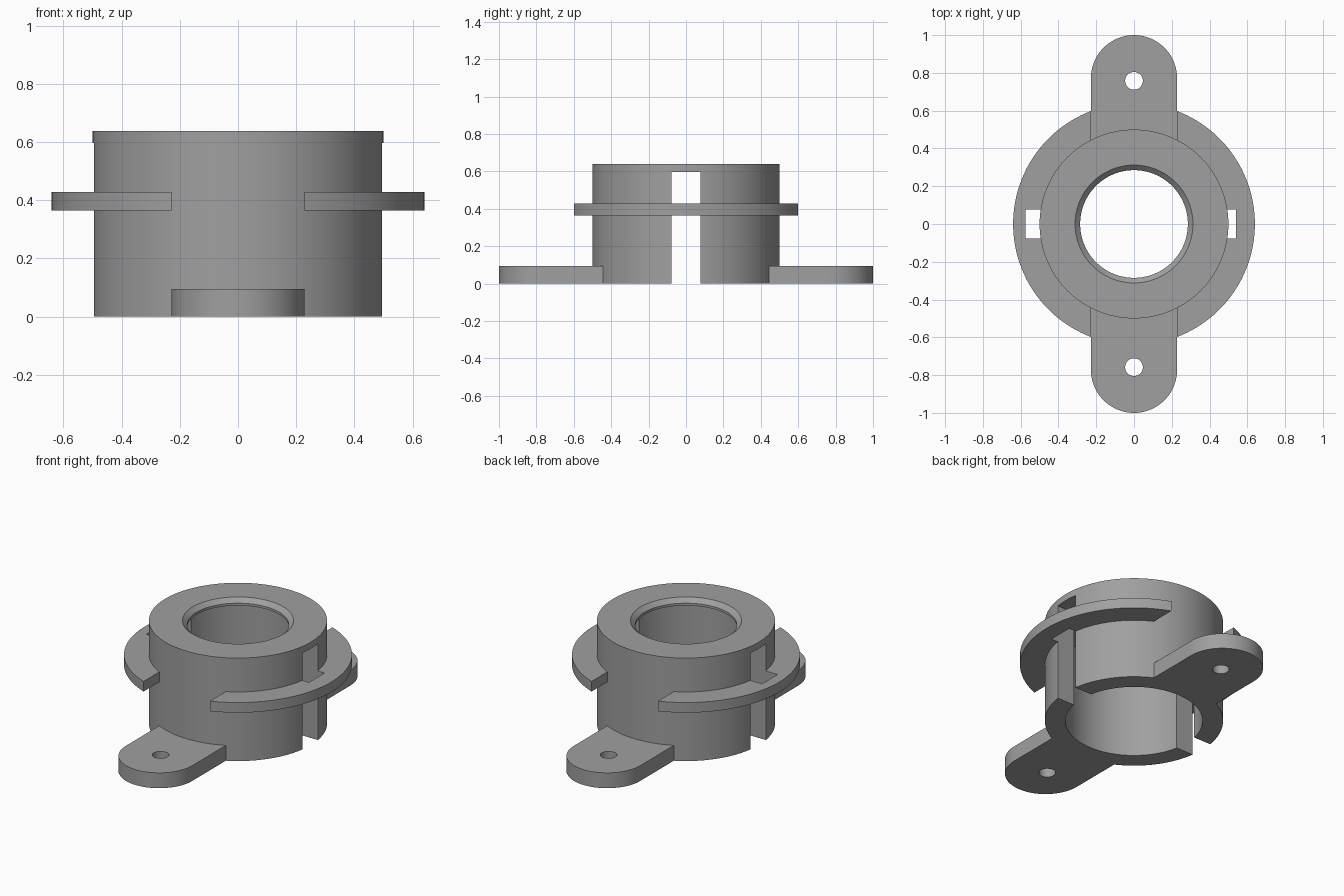
import bpy, bmesh, math
from math import pi, sin, cos, acos, asin

if "Cube" in bpy.data.objects:
    bpy.data.objects.remove(bpy.data.objects["Cube"])

grey = bpy.data.materials.new("grey plastic")
grey.diffuse_color = (0.35, 0.35, 0.35, 1)
grey.use_nodes = True
grey.node_tree.nodes["Principled BSDF"].inputs["Base Color"].default_value = grey.diffuse_color

SLOT = 0.0765     # half width of the side slots
HALF = 0.228      # half width of the tabs and of the flange gaps
R = 0.5           # body radius


def make(name, bm):
    bmesh.ops.recalc_face_normals(bm, faces=bm.faces)
    me = bpy.data.meshes.new(name)
    bm.to_mesh(me)
    bm.free()
    me.materials.append(grey)
    ob = bpy.data.objects.new(name, me)
    bpy.context.collection.objects.link(ob)
    return ob


def lathe(name, profile, n=128):
    """Closed (radius, z) profile turned about z."""
    bm = bmesh.new()
    rings = [[bm.verts.new((r * cos(2 * pi * i / n), r * sin(2 * pi * i / n), z))
              for r, z in profile] for i in range(n)]
    m = len(profile)
    for i in range(n):
        a, b = rings[i], rings[(i + 1) % n]
        for j in range(m):
            k = (j + 1) % m
            bm.faces.new((a[j], b[j], b[k], a[k]))
    return make(name, bm)


def prism(name, outline, z0, z1):
    """Flat outline extruded from z0 to z1."""
    bm = bmesh.new()
    low = [bm.verts.new((x, y, z0)) for x, y in outline]
    top = [bm.verts.new((x, y, z1)) for x, y in outline]
    bm.faces.new(low)
    bm.faces.new(top)
    n = len(low)
    for i in range(n):
        j = (i + 1) % n
        bm.faces.new((low[i], low[j], top[j], top[i]))
    return make(name, bm)


def arc(r, a0, a1, n, cx=0, cy=0):
    return [(cx + r * cos(a0 + (a1 - a0) * i / n), cy + r * sin(a0 + (a1 - a0) * i / n))
            for i in range(n + 1)]


def cut(ob, cutter):
    mod = ob.modifiers.new("cut", 'BOOLEAN')
    mod.operation = 'DIFFERENCE'
    mod.solver = 'EXACT'
    mod.object = cutter
    bpy.context.view_layer.objects.active = ob
    bpy.ops.object.modifier_apply(modifier=mod.name)
    bpy.data.objects.remove(cutter)


# Hollow body with a chamfered lip at the top and a slot through both sides
body = lathe("body", [(R, 0), (R, 0.638), (0.312, 0.638), (0.285, 0.612),
                      (0.285, 0.597), (0.385, 0.597), (0.385, 0)])
cut(body, prism("slot_cutter", [(-1, -SLOT), (1, -SLOT), (1, SLOT), (-1, SLOT)], -0.2, 0.597))
parts = [body]

# Side flanges, each notched where the slot passes
for side, name, notch in ((1, "flange_right", 0.54), (-1, "flange_left", 0.575)):
    ro, ri = 0.64, R - 0.003
    ao, ai, an = acos(HALF / ro), acos(HALF / ri), asin(SLOT / ri)
    outline = (arc(ro, -ao, ao, 56) + arc(ri, ai, an, 24)
               + [(notch, SLOT), (notch, -SLOT)] + arc(ri, -an, -ai, 24))
    parts.append(prism(name, [(side * x, y) for x, y in outline], 0.365, 0.428))

# Mounting tabs with rounded ends and screw holes
for side, name in ((-1, "tab_front"), (1, "tab_back")):
    ri = R - 0.003
    ai = asin(HALF / ri)
    outline = arc(HALF, 0, pi, 40, 0, 1 - HALF) + arc(ri, pi / 2 + ai, pi / 2 - ai, 20)
    tab = prism(name, [(x, side * y) for x, y in outline], 0, 0.095)
    hole = arc(0.047, 0, 2 * pi, 32, 0, side * 0.758)[:-1]
    cut(tab, prism("hole_cutter", hole, -0.1, 0.2))
    parts.append(tab)

# Smooth the round walls, keep the edges sharp
bpy.ops.object.select_all(action='DESELECT')
for ob in parts:
    ob.select_set(True)
bpy.context.view_layer.objects.active = body
bpy.ops.object.shade_smooth_by_angle(angle=math.radians(30))
